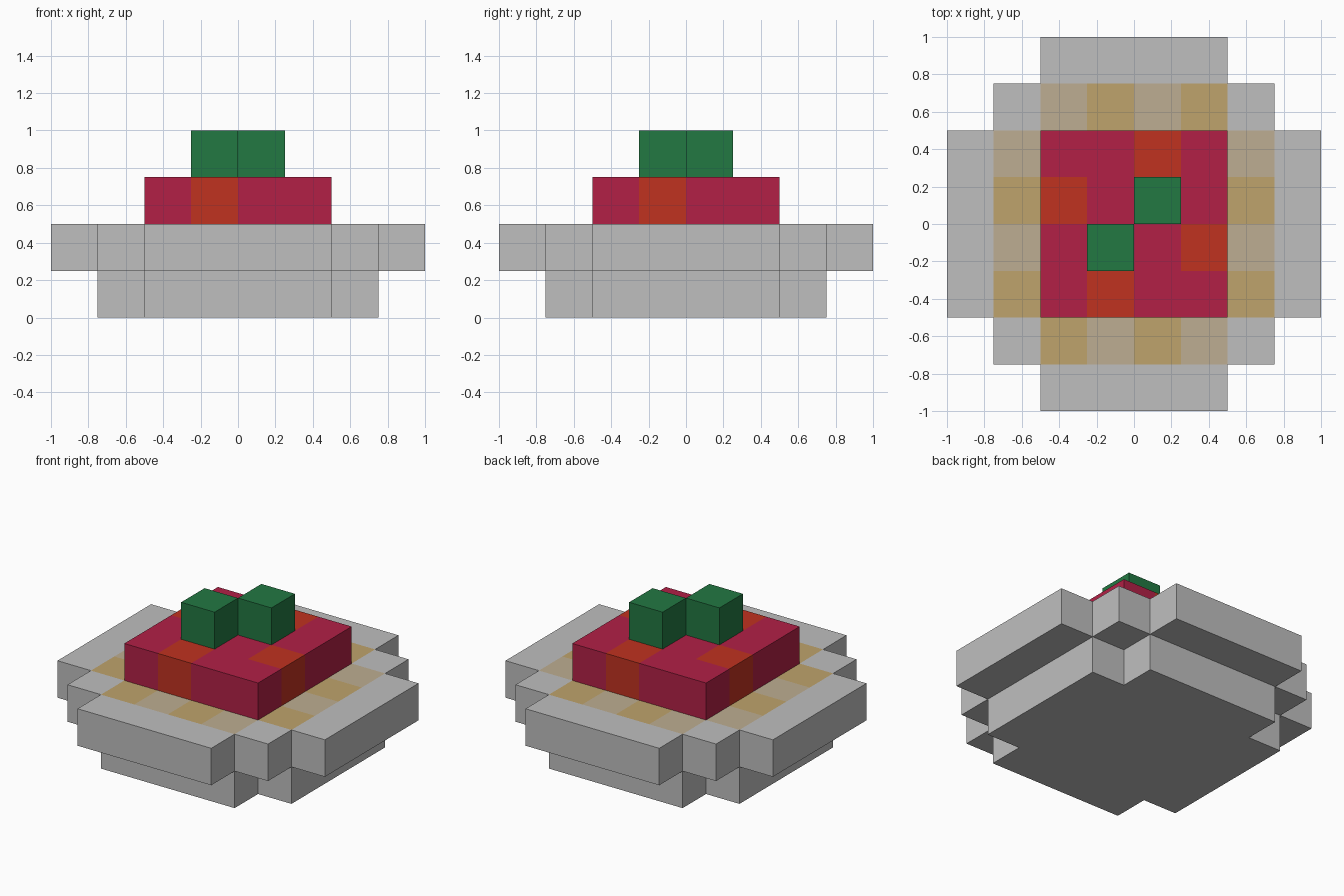
import bpy
import bmesh

cube = bpy.data.objects.get("Cube")
if cube:
    bpy.data.objects.remove(cube, do_unlink=True)

U = 0.25  # size of one block


def linear(c):
    c /= 255
    return c / 12.92 if c <= 0.04045 else ((c + 0.055) / 1.055) ** 2.4


def material(name, rgb):
    col = [linear(c) for c in rgb] + [1.0]
    m = bpy.data.materials.new(name)
    m.use_nodes = True
    m.diffuse_color = col
    bsdf = next(n for n in m.node_tree.nodes if n.type == "BSDF_PRINCIPLED")
    bsdf.inputs["Base Color"].default_value = col
    return m


grey = material("plate grey", (191, 191, 191))
pale_tan = material("pale tan", (190, 174, 146))
dark_tan = material("dark tan", (191, 163, 108))
red = material("red", (178, 32, 70))
orange = material("orange", (192, 50, 32))
green = material("green", (34, 120, 66))


def block_layer(name, level, inside, mats, pick=lambda i, j, up: 0):
    """One layer of blocks; only the outer faces are made.
    Cell (i, j) spans i*U..(i+1)*U in x and j*U..(j+1)*U in y."""
    bm = bmesh.new()
    z0, z1 = level * U, (level + 1) * U
    cells = {(i, j) for i in range(-4, 4) for j in range(-4, 4) if inside(i, j)}

    def face(pts, index):
        f = bm.faces.new([bm.verts.new(p) for p in pts])
        f.material_index = index

    for i, j in sorted(cells):
        ring = [(i * U, j * U), ((i + 1) * U, j * U),
                ((i + 1) * U, (j + 1) * U), (i * U, (j + 1) * U)]
        face([(x, y, z1) for x, y in ring], pick(i, j, True))
        face([(x, y, z0) for x, y in reversed(ring)], pick(i, j, False))
        for k, (di, dj) in enumerate([(0, -1), (1, 0), (0, 1), (-1, 0)]):
            if (i + di, j + dj) not in cells:
                a, b = ring[k], ring[(k + 1) % 4]
                face([(*a, z0), (*b, z0), (*b, z1), (*a, z1)], pick(i, j, False))
    bmesh.ops.remove_doubles(bm, verts=bm.verts, dist=1e-4)
    me = bpy.data.meshes.new(name)
    bm.to_mesh(me)
    bm.free()
    for m in mats:
        me.materials.append(m)
    ob = bpy.data.objects.new(name, me)
    bpy.context.collection.objects.link(ob)
    return ob


def reach(i):
    """Distance of a cell from the centre line, counted 1 to 4."""
    return i + 1 if i >= 0 else -i


def sizes(i, j):
    return sorted((reach(i), reach(j)))


# Plate base: a square with its four corners cut out
block_layer("plate_base", 0, lambda i, j: sizes(i, j)[1] <= 3 and sizes(i, j)[0] <= 2, [grey])


# Plate rim: stepped outline, with a chequered ring painted on the top
def rim_colour(i, j, up):
    if not up or sizes(i, j)[1] != 3 or sizes(i, j)[0] > 2:
        return 0
    if reach(i) == 3:           # side columns
        return 1 if j % 2 else 2
    return 1 if (i + j) % 2 == 0 else 2   # front and back rows


block_layer("plate_rim", 1,
            lambda i, j: sizes(i, j)[1] <= 3 or sizes(i, j)[0] <= 2,
            [grey, pale_tan, dark_tan], rim_colour)

# Red block with one orange cell on each side
spots = {(0, 1), (-2, 0), (-1, -2), (1, -1)}
block_layer("red_block", 2, lambda i, j: sizes(i, j)[1] <= 2, [red, orange],
            lambda i, j, up: int((i, j) in spots))

# Two green cubes touching at a corner
for name, n in (("green_cube_back", 0), ("green_cube_front", -1)):
    block_layer(name, 3, lambda i, j: i == n and j == n, [green])
